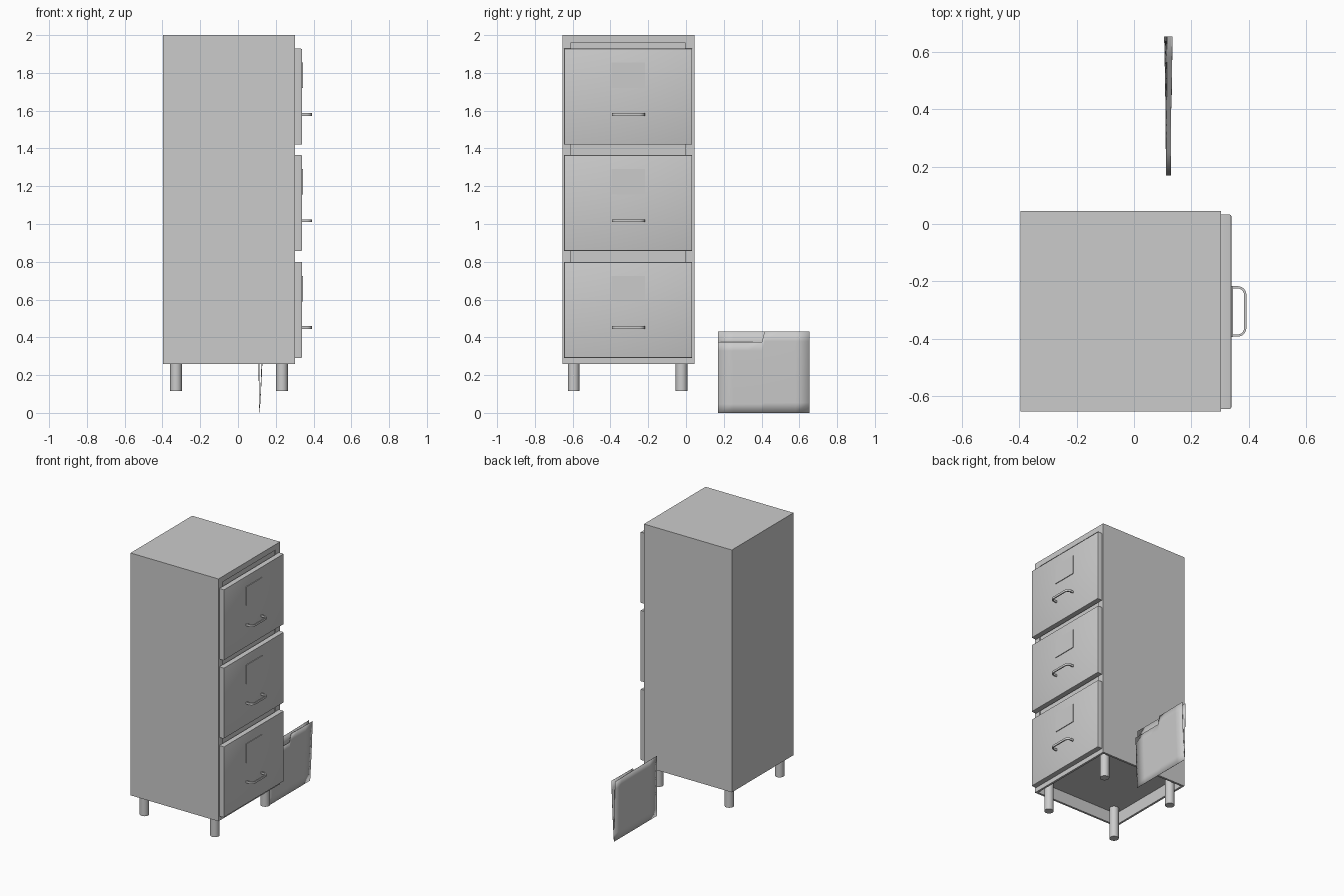
import bpy, bmesh, math
from mathutils import Vector, Matrix

if "Cube" in bpy.data.objects:
    bpy.data.objects.remove(bpy.data.objects["Cube"])


def finish(bm, name, smooth=False):
    bmesh.ops.recalc_face_normals(bm, faces=bm.faces)
    me = bpy.data.meshes.new(name)
    bm.to_mesh(me)
    bm.free()
    ob = bpy.data.objects.new(name, me)
    bpy.context.collection.objects.link(ob)
    if smooth:
        bpy.ops.object.select_all(action='DESELECT')
        ob.select_set(True)
        bpy.context.view_layer.objects.active = ob
        bpy.ops.object.shade_smooth_by_angle(angle=math.radians(35))
    return ob


def add_box(bm, lo, hi):
    lo, hi = Vector(lo), Vector(hi)
    m = Matrix.Translation((lo + hi) / 2) @ Matrix.Diagonal((*(hi - lo), 1))
    return bmesh.ops.create_cube(bm, size=1, matrix=m)["verts"]


X0, X1 = -0.396, 0.303      # cabinet back and front planes
Y0, Y1 = -0.655, 0.045      # cabinet sides
Z0, Z1 = 0.258, 2.0
YC = (Y0 + Y1) / 2
T = 0.015                   # sheet thickness
FLOOR = 0.36
drawer_bottoms = (0.291, 0.857, 1.42)
DRAWER_H = 0.508

# cabinet shell: top, back, sides, raised floor
bm = bmesh.new()
add_box(bm, (X0, Y0, Z1 - T), (X1, Y1, Z1))
add_box(bm, (X0, Y0, Z0), (X0 + T, Y1, Z1 - T))
add_box(bm, (X0 + T, Y0, Z0), (X1, Y0 + T, Z1 - T))
add_box(bm, (X0 + T, Y1 - T, Z0), (X1, Y1, Z1 - T))
add_box(bm, (X0 + T, Y0 + T, FLOOR - T), (X1 - T, Y1 - T, FLOOR))
finish(bm, "cabinet_shell")

# front frame: stiles, head and sill flush with the shell
bm = bmesh.new()
ya, yb = Y0 + 0.047, Y1 - 0.05
add_box(bm, (X1 - T, Y0 + T, Z0), (X1, ya, Z1 - T))
add_box(bm, (X1 - T, yb, Z0), (X1, Y1 - T, Z1 - T))
add_box(bm, (X1 - T, ya, 1.96), (X1, yb, Z1 - T))
add_box(bm, (X1 - T, ya, Z0), (X1, yb, 0.31))
finish(bm, "front_frame")

# recessed rails that close the gaps around the drawers
bm = bmesh.new()
for z in (0.83, 1.393, 1.93):
    add_box(bm, (X1 - 0.02, ya, z - 0.05), (X1 - 0.008, yb, z + 0.05))
finish(bm, "drawer_rails")

# four round legs
for i, x in enumerate((-0.328, 0.233)):
    for j, y in enumerate((-0.595, -0.024)):
        bm = bmesh.new()
        z0, z1 = 0.117, FLOOR - T
        bmesh.ops.create_cone(bm, cap_ends=True, segments=24, radius1=0.031,
                              radius2=0.031, depth=z1 - z0,
                              matrix=Matrix.Translation((x, y, (z0 + z1) / 2)))
        finish(bm, ("back", "front")[i] + "_leg_" + "ab"[j], True)


def handle(name, z):
    """Rounded U-shaped pull, rectangular in section."""
    bm = bmesh.new()
    xs, xe, hw, w, h = 0.338, 0.392, 0.088, 0.008, 0.015
    r = 0.03

    def line(off):
        pts = [(xs, YC - hw + off)]
        for s, a0 in ((-1, 270), (1, 0)):
            cx, cy = xe - r, YC + s * (hw - r)
            for k in range(9):
                a = math.radians(a0 + 90 * k / 8)
                pts.append((cx + (r - off) * math.cos(a), cy + (r - off) * math.sin(a)))
        return pts + [(xs, YC + hw - off)]

    outer, inner = line(0), line(w)
    rings = [[bm.verts.new((*p, zz)) for p, zz in
              ((o, z), (o, z + h), (i, z + h), (i, z))] for o, i in zip(outer, inner)]
    for a, b in zip(rings, rings[1:]):
        for k in range(4):
            n = (k + 1) % 4
            bm.faces.new((a[k], a[n], b[n], b[k]))
    bm.faces.new(rings[0])
    bm.faces.new(rings[-1])
    finish(bm, name, True)


# drawer fronts with label plates and handles
for n, z in zip(("lower", "middle", "upper"), drawer_bottoms):
    bm = bmesh.new()
    add_box(bm, (X1, Y0 + 0.01, z), (0.34, Y1 - 0.012, z + DRAWER_H))
    edges = [e for e in bm.edges if all(v.co.x > 0.33 for v in e.verts)]
    bmesh.ops.bevel(bm, geom=edges, offset=0.006, segments=2, affect='EDGES', profile=0.5)
    finish(bm, n + "_drawer_front", True)

    bm = bmesh.new()
    add_box(bm, (0.338, YC - 0.09, z + 0.299), (0.345, YC + 0.089, z + 0.435))
    finish(bm, n + "_label_plate")
    handle(n + "_handle", z + 0.153)


# paper folder standing beside the cabinet, folded along the floor
def leaf(name, x_near, x_far, bulge, low_top):
    bm = bmesh.new()
    ys = (0.17, 0.25, 0.33, 0.402, 0.416, 0.5, 0.58, 0.655)
    rows = 8
    cols = []
    for y in ys:
        t = (y - ys[0]) / (ys[-1] - ys[0])
        top = low_top if y < 0.41 else 0.432
        col = []
        for k in range(rows + 1):
            z = top * k / rows
            f = z / 0.432
            x = 0.114 + (x_near + (x_far - x_near) * t * t - 0.114) * f
            col.append(bm.verts.new((x + bulge * math.sin(math.pi * f), y, z)))
        cols.append(col)
    for a, b in zip(cols, cols[1:]):
        for k in range(rows):
            bm.faces.new((a[k], b[k], b[k + 1], a[k + 1]))
    ob = finish(bm, name, True)
    mod = ob.modifiers.new("paper", 'SOLIDIFY')
    mod.thickness = 0.002
    mod.offset = 0


leaf("folder_back_leaf", 0.112, 0.106, 0.0, 0.432)
leaf("folder_front_leaf", 0.129, 0.134, 0.002, 0.376)
